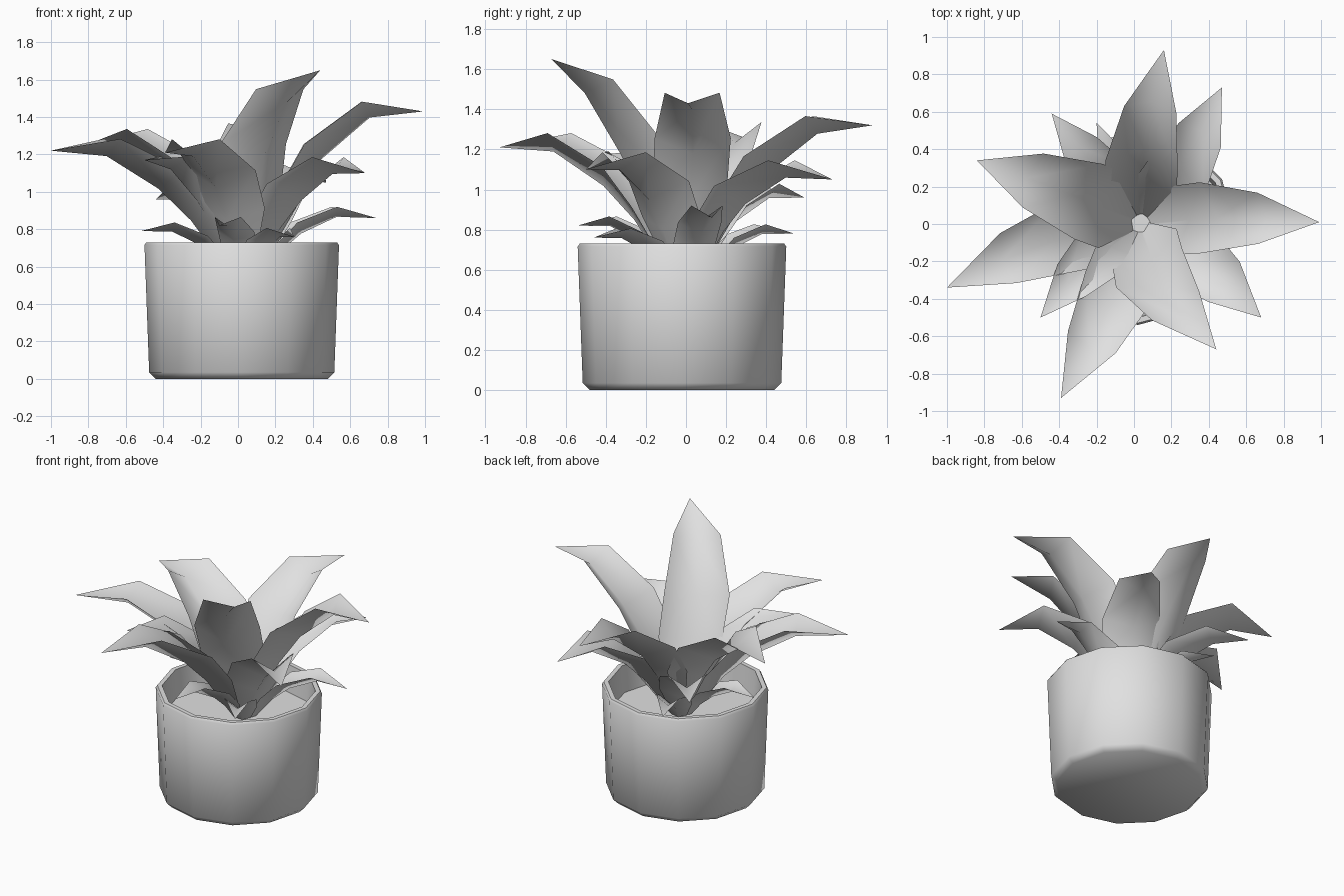
import bpy, bmesh, math
from mathutils import Vector

if "Cube" in bpy.data.objects:
    bpy.data.objects.remove(bpy.data.objects["Cube"])

grey = bpy.data.materials.new("light_grey")
grey.diffuse_color = (0.75, 0.75, 0.75, 1)
grey.use_nodes = True
grey.node_tree.nodes["Principled BSDF"].inputs["Base Color"].default_value = grey.diffuse_color


def finish(name, bm, angle):
    mesh = bpy.data.meshes.new(name)
    bm.to_mesh(mesh)
    bm.free()
    obj = bpy.data.objects.new(name, mesh)
    bpy.context.collection.objects.link(obj)
    mesh.materials.append(grey)
    bpy.ops.object.select_all(action='DESELECT')
    obj.select_set(True)
    bpy.context.view_layer.objects.active = obj
    bpy.ops.object.shade_smooth_by_angle(angle=math.radians(angle))
    return obj


def lathe(name, profile, sides, centre, cap_first, cap_last):
    bm = bmesh.new()
    rings = []
    for r, z in profile:
        rings.append([bm.verts.new((centre[0] + r * math.cos(a), centre[1] + r * math.sin(a), z))
                      for a in (2 * math.pi * i / sides for i in range(sides))])
    for low, high in zip(rings, rings[1:]):
        for i in range(sides):
            j = (i + 1) % sides
            bm.faces.new((low[i], low[j], high[j], high[i]))
    if cap_first:
        bm.faces.new(rings[0][::-1])
    if cap_last:
        bm.faces.new(rings[-1])
    return finish(name, bm, 50)


# Pot with bevelled foot and rim, then the soil disc inside it
CENTRE = (0.02, -0.02)
lathe("pot", [(0.46, 0), (0.495, 0.035), (0.52, 0.715), (0.51, 0.73), (0.48, 0.73), (0.46, 0.5)],
      12, CENTRE, True, False)
lathe("soil", [(0.462, 0.55)], 12, CENTRE, False, True)

# Leaf: folded blade with a midrib arching from the crown to the tip
ROOT = Vector((0.04, 0.0, 0.45))
# length fraction, width fraction, edge lift fraction, sideways bow fraction
ROWS = [(0.0, 0.08, 0.04, 0), (0.27, 0.97, 0.5, 0.6), (0.43, 1.0, 0.65, 1.0), (0.7, 0.72, 0.5, 0.8)]


def leaf(name, tip, half_width, arch, bow):
    tip = Vector(tip)
    flat = Vector((tip.x - ROOT.x, tip.y - ROOT.y, 0))
    reach, height = flat.length, tip.z - ROOT.z
    out = flat.normalized()
    side = Vector((-out.y, out.x, 0))
    bm = bmesh.new()
    rows = []
    for t, w, fold, sway in ROWS:
        rib = ROOT + out * reach * t + side * bow * sway
        rib.z += height * ((1 + arch) * t - arch * t * t)
        slope = height * ((1 + arch) - 2 * arch * t) / reach
        normal = Vector((-slope * out.x, -slope * out.y, 1)).normalized()
        lift = normal * half_width * fold
        rows.append([bm.verts.new(rib + lift - side * half_width * w),
                     bm.verts.new(rib),
                     bm.verts.new(rib + lift + side * half_width * w)])
    for a, b in zip(rows, rows[1:]):
        for i in range(2):
            bm.faces.new((a[i], b[i], b[i + 1], a[i + 1]))
    end = bm.verts.new(tip)
    for i in range(2):
        bm.faces.new((rows[-1][i], end, rows[-1][i + 1]))
    finish(name, bm, 80)


# Tip position, half width, arch and sideways bow of each leaf, in three tiers
LEAVES = {
    "upper_leaf": [((0.16, 0.93, 1.32), 0.195, 1.2, 0.04), ((0.44, -0.67, 1.65), 0.205, 0.75, -0.085),
                   ((0.99, 0.01, 1.43), 0.19, 1.27, 0.03), ((-0.84, 0.34, 1.24), 0.215, 1.4, -0.01)],
    "middle_leaf": [((-1.0, -0.34, 1.22), 0.195, 1.25, -0.06), ((-0.39, -0.93, 1.21), 0.195, 1.3, 0.03),
                    ((-0.50, -0.50, 1.17), 0.16, 1.1, -0.04), ((0.68, -0.50, 1.10), 0.19, 1.4, 0.035),
                    ((0.47, 0.73, 1.05), 0.18, 1.5, -0.035), ((-0.44, 0.59, 0.96), 0.15, 1.4, 0)],
    "lower_leaf": [((0.74, 0.13, 0.86), 0.11, 1.5, 0.02), ((-0.20, 0.54, 0.78), 0.10, 1.4, 0),
                   ((-0.52, 0.0, 0.79), 0.10, 1.4, 0), ((0.30, -0.46, 0.76), 0.10, 1.4, 0),
                   ((-0.10, -0.54, 0.82), 0.10, 1.4, 0)],
}
for tier, leaves in LEAVES.items():
    for n, (tip, half_width, arch, bow) in enumerate(leaves, 1):
        leaf(f"{tier}_{n}", tip, half_width, arch, bow)
